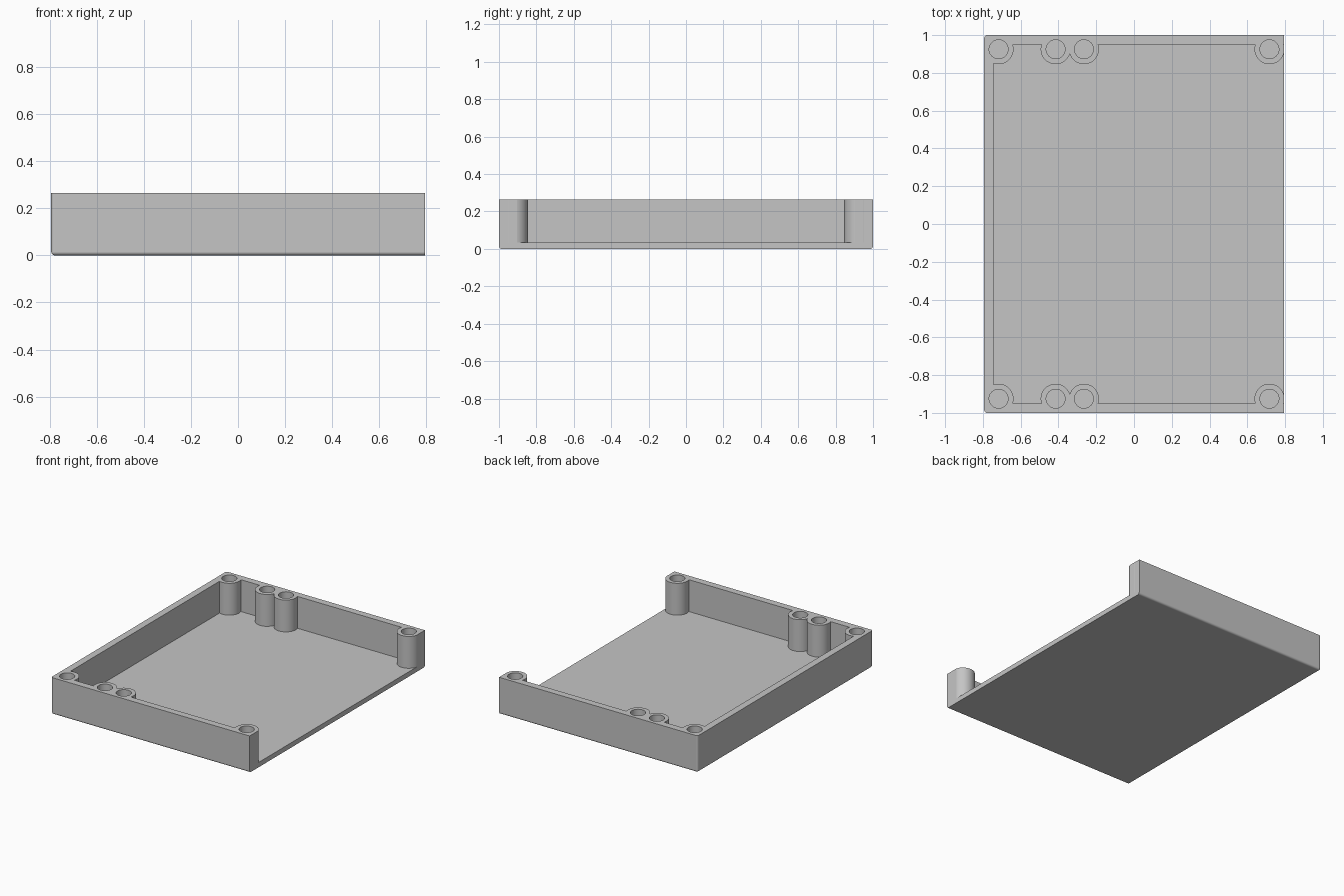
import bpy, bmesh, math
from mathutils import Matrix

old = bpy.data.objects.get("Cube")
if old:
    bpy.data.objects.remove(old, do_unlink=True)

HALF_X, HALF_Y, HEIGHT = 0.793, 1.0, 0.265
WALL, FLOOR, FILLET = 0.05, 0.035, 0.015
BOSS_R, HOLE_R, BOSS_Y = 0.079, 0.05, 0.925
BOSS_X = (-0.717, -0.415, -0.265, 0.717)

grey = bpy.data.materials.new("light grey plastic")
grey.use_nodes = True
colour = (0.56, 0.56, 0.56, 1)
grey.diffuse_color = colour
grey.node_tree.nodes["Principled BSDF"].inputs["Base Color"].default_value = colour


def make_object(name, bm):
    bmesh.ops.recalc_face_normals(bm, faces=bm.faces)
    mesh = bpy.data.meshes.new(name)
    bm.to_mesh(mesh)
    bm.free()
    mesh.materials.append(grey)
    obj = bpy.data.objects.new(name, mesh)
    bpy.context.collection.objects.link(obj)
    return obj


def box(low, high):
    bm = bmesh.new()
    bmesh.ops.create_cube(bm, size=1)
    for v in bm.verts:
        v.co = [lo + (c + 0.5) * (hi - lo) for c, lo, hi in zip(v.co, low, high)]
    return bm


def cylinder(name, x, y, radius, bottom, top):
    bm = bmesh.new()
    bmesh.ops.create_cone(bm, cap_ends=True, segments=64, radius1=radius, radius2=radius,
                          depth=top - bottom,
                          matrix=Matrix.Translation((x, y, (bottom + top) / 2)))
    return make_object(name, bm)


def subtract(target, cutter):
    """Cut one shape from another and discard the cutter."""
    cutter.hide_render = True
    mod = target.modifiers.new("cut", 'BOOLEAN')
    mod.operation, mod.solver, mod.object = 'DIFFERENCE', 'EXACT', cutter
    bpy.context.view_layer.objects.active = target
    bpy.ops.object.modifier_apply(modifier=mod.name)
    bpy.data.objects.remove(cutter, do_unlink=True)


# Outer block, rounded along the bottom and closed-side corners; open end stays sharp
bm = box((-HALF_X, -HALF_Y, 0), (HALF_X, HALF_Y, HEIGHT))
rounded = []
for e in bm.edges:
    mid = (e.verts[0].co + e.verts[1].co) / 2
    if mid.x < HALF_X - 0.01 and mid.z < HEIGHT - 0.01:
        rounded.append(e)
bmesh.ops.bevel(bm, geom=rounded, offset=FILLET, offset_type='OFFSET',
                segments=5, profile=0.5, affect='EDGES')
tray = make_object("open_ended_tray", bm)

# Cavity, leaving the screw bosses standing and one end open
cavity = make_object("cavity_cutter", box((-HALF_X + WALL, -HALF_Y + WALL, FLOOR),
                                          (1, HALF_Y - WALL, 0.4)))
centres = [(x, side * BOSS_Y) for x in BOSS_X for side in (-1, 1)]
for x, y in centres:
    subtract(cavity, cylinder("boss_shape", x, y, BOSS_R, -0.1, 0.5))
subtract(tray, cavity)

# Blind screw holes
for x, y in centres:
    subtract(tray, cylinder("hole_cutter", x, y, HOLE_R, FLOOR, 0.5))

# Smooth round surfaces, flat broad faces
bpy.ops.object.select_all(action='DESELECT')
tray.select_set(True)
bpy.context.view_layer.objects.active = tray
bpy.ops.object.shade_smooth_by_angle(angle=math.radians(30))
weighted = tray.modifiers.new("clean shading", 'WEIGHTED_NORMAL')
weighted.keep_sharp = True
